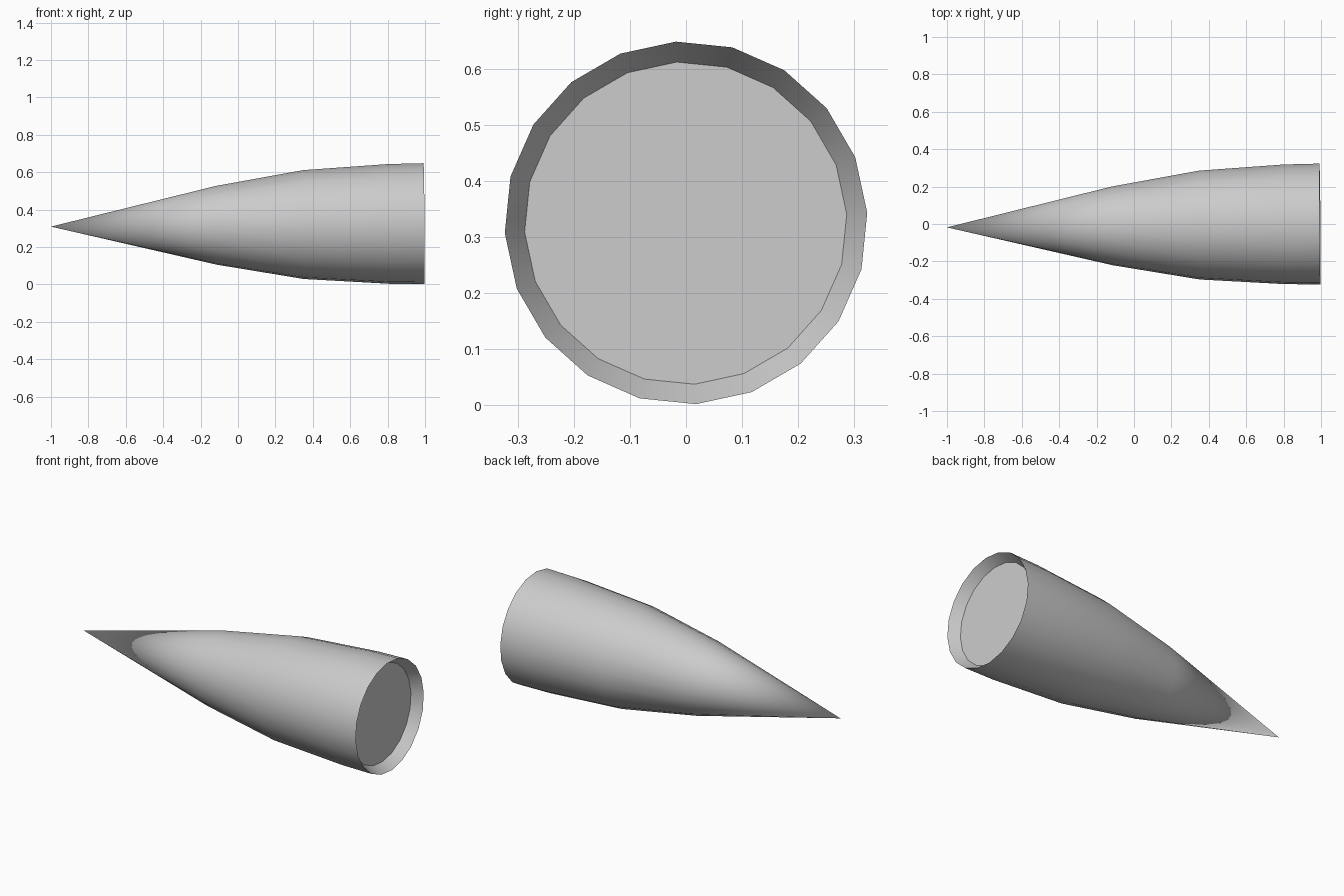
import bpy, bmesh, math
from mathutils import Vector

if "Cube" in bpy.data.objects:
    bpy.data.objects.remove(bpy.data.objects["Cube"])

SIDES = 20
TIP = Vector((-1.0, -0.018, 0.309))
RIM = Vector((0.9945, 0.0, 0.325))
# (distance back from the tip, radius); the last ring is the recessed base
PROFILE = [(0.885, 0.211), (1.35, 0.2915), (1.805, 0.3205),
           (1.9947, 0.3235), (1.936, 0.2875)]

# slightly tilted axis frame
axis = (RIM - TIP).normalized()
u = (Vector((0, 1, 0)) - axis * axis.y).normalized()
v = axis.cross(u)

bm = bmesh.new()


def ring(dist, radius):
    verts = []
    for i in range(SIDES):
        a = math.radians(3.2) + math.tau * i / SIDES
        verts.append(bm.verts.new(
            TIP + axis * dist + radius * (u * math.cos(a) + v * math.sin(a))))
    return verts


# pointed tip fan
tip = bm.verts.new(TIP)
rings = [ring(d, r) for d, r in PROFILE]
for i in range(SIDES):
    bm.faces.new((tip, rings[0][(i + 1) % SIDES], rings[0][i]))

# side walls and inward lip
for a, b in zip(rings, rings[1:]):
    for i in range(SIDES):
        j = (i + 1) % SIDES
        bm.faces.new((a[i], a[j], b[j], b[i]))

# recessed base disc
bm.faces.new(rings[-1])
bmesh.ops.recalc_face_normals(bm, faces=bm.faces[:])

mesh = bpy.data.meshes.new("nose_cone")
bm.to_mesh(mesh)
bm.free()
cone = bpy.data.objects.new("nose_cone", mesh)
bpy.context.collection.objects.link(cone)

# smooth sides, sharp rim and base
bpy.context.view_layer.objects.active = cone
cone.select_set(True)
bpy.ops.object.shade_smooth_by_angle(angle=math.radians(35))
